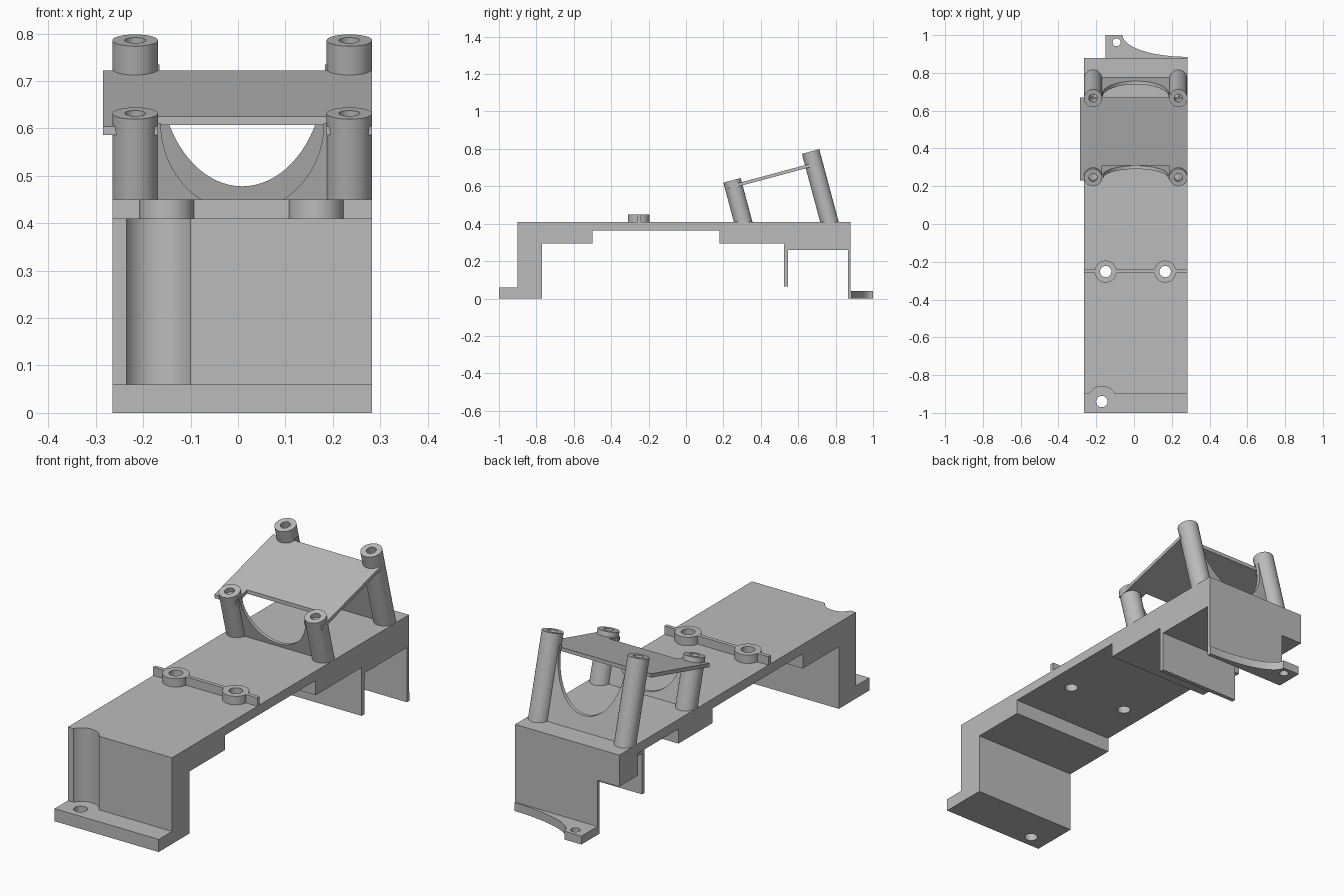
import bpy, bmesh, math
from mathutils import Vector

cube = bpy.data.objects.get("Cube")
if cube:
    bpy.data.objects.remove(cube, do_unlink=True)

X0, X1 = -0.265, 0.283            # body sides
XIN = -0.15                       # inner edge of the undercut
TOP = 0.41                        # deck height
TILT = math.radians(15)
POST_X = (-0.217, 0.235)

grey = bpy.data.materials.new("plain_grey")
grey.use_nodes = True
grey.diffuse_color = (0.5, 0.5, 0.5, 1)
grey.node_tree.nodes["Principled BSDF"].inputs["Base Color"].default_value = (0.5, 0.5, 0.5, 1)


def prism(name, outline, place, lo, hi):
    """Extrude a 2D outline between lo and hi; place(u, v, w) gives the 3D point."""
    bm = bmesh.new()
    a = [bm.verts.new(place(u, v, lo)) for u, v in outline]
    b = [bm.verts.new(place(u, v, hi)) for u, v in outline]
    n = len(outline)
    bm.faces.new(a)
    bm.faces.new(b[::-1])
    for i in range(n):
        j = (i + 1) % n
        bm.faces.new((a[j], a[i], b[i], b[j]))
    bmesh.ops.recalc_face_normals(bm, faces=bm.faces)
    mesh = bpy.data.meshes.new(name)
    bm.to_mesh(mesh)
    bm.free()
    mesh.materials.append(grey)
    ob = bpy.data.objects.new(name, mesh)
    bpy.context.collection.objects.link(ob)
    return ob


def flat(u, v, w):
    return (u, v, w)


def box(name, x0, x1, y0, y1, z0, z1):
    return prism(name, [(x0, y0), (x1, y0), (x1, y1), (x0, y1)], flat, z0, z1)


def rod(name, top, radius, length, tilt=0.0):
    """Cylinder hanging below its top centre, leaning to the front by tilt."""
    ring = [(radius * math.cos(k * math.tau / 48), radius * math.sin(k * math.tau / 48))
            for k in range(48)]
    c, s = math.cos(tilt), math.sin(tilt)
    origin = Vector(top)
    return prism(name, ring, lambda u, v, w: origin + Vector((u, v * c - w * s, v * s + w * c)),
                 -length, 0)


def combine(target, tool, operation="DIFFERENCE"):
    mod = target.modifiers.new("combine", "BOOLEAN")
    mod.operation, mod.solver, mod.object = operation, "EXACT", tool
    bpy.context.view_layer.objects.active = target
    bpy.ops.object.modifier_apply(modifier=mod.name)
    bpy.data.objects.remove(tool, do_unlink=True)


def smooth(ob):
    bpy.ops.object.select_all(action="DESELECT")
    ob.select_set(True)
    bpy.context.view_layer.objects.active = ob
    bpy.ops.object.shade_smooth_by_angle(angle=math.radians(30))


# Body: side profile with foot, deck, stepped underside and two hanging walls
side = [(-1, 0), (-1, 0.06), (-0.9, 0.06), (-0.9, TOP), (0.88, TOP), (0.88, 0),
        (0.865, 0), (0.865, 0.26), (0.545, 0.26), (0.545, 0.065), (0.525, 0.065),
        (0.525, 0.295), (0.18, 0.295), (0.18, 0.365), (-0.5, 0.365), (-0.5, 0.295),
        (-0.77, 0.295), (-0.77, 0)]
body = prism("body", side, lambda u, v, w: (w, u, v), X0, X1)
combine(body, box("undercut", -0.4, XIN, 0.435, 0.74, -0.1, 0.365))
combine(body, box("rear_undercut", -0.4, XIN, 0.73, 1, -0.1, 0.26))
# Screw access groove and hole at the front foot
combine(body, rod("groove", (-0.168, -0.935, 0.6), 0.076, 0.54))
combine(body, rod("foot_hole", (-0.17, -0.94, 0.2), 0.03, 0.4))

# Cross rib with two ring bosses, drilled through the deck
rib = box("cross_rib", X0, X1, -0.259, -0.241, TOP, 0.45)
for x in (-0.15, 0.165):
    combine(rib, rod("boss", (x, -0.252, 0.45), 0.058, 0.04), "UNION")
    for part in (rib, body):
        combine(part, rod("boss_hole", (x, -0.252, 0.6), 0.03, 0.4))

# Rear tab with a concave edge and a screw hole
curve = [(X1 - 0.343 * math.sin(k / 24 * math.pi / 2), 1 - 0.115 * math.cos(k / 24 * math.pi / 2))
         for k in range(25)]
tab = prism("rear_tab", [(XIN, 0.88), (X1, 0.88)] + curve + [(XIN, 1)], flat, 0, 0.04)
combine(tab, rod("tab_hole", (-0.092, 0.962, 0.2), 0.021, 0.4))

# Sloped plate, notched at the front between the posts
PX = -0.285
plate_outline = [(PX, 0.23), (-0.17, 0.23), (-0.17, 0.31), (0.187, 0.31), (0.187, 0.23),
                 (X1, 0.23), (X1, 0.67), (PX, 0.67)]
slope = math.tan(TILT)
plate = prism("sloped_plate", plate_outline,
              lambda u, v, w: (u, v, 0.722 - (0.67 - v) * slope + w), -0.018, 0)


# Arched webs joining each pair of posts, leaning with them
def web(name, base_y, top_z, centre_z, half_w, low_z):
    arch = []
    start = math.asin(max(-1, min(1, (top_z - centre_z) / (centre_z - low_z))))
    for k in range(41):
        t = start - (math.pi + 2 * start) * k / 40
        arch.append((0.009 + half_w * math.cos(t), centre_z + (centre_z - low_z) * math.sin(t)))
    outline = [(POST_X[0], TOP), (POST_X[1], TOP), (POST_X[1], top_z)] + arch + [(POST_X[0], top_z)]
    return prism(name, outline,
                 lambda u, v, w: (u, base_y - (v - TOP) * slope + w, v), -0.009, 0.009)


webs = [web("front_web", 0.304, 0.612, 0.612, 0.172, 0.425),
        web("back_web", 0.766, 0.735, 0.725, 0.175, 0.478)]

# Four leaning posts with blind screw holes
posts = []
for row, y, z in (("front", 0.246, 0.632), ("back", 0.666, 0.786)):
    for label, x in zip(("right", "left"), POST_X):
        post = rod(f"{row}_{label}_post", (x, y, z), 0.048, (z - TOP) / math.cos(TILT) + 0.03, TILT)
        lift = Vector((0, -math.sin(TILT), math.cos(TILT))) * 0.05
        combine(post, rod("post_hole", Vector((x, y, z)) + lift, 0.022, 0.17, TILT))
        posts.append(post)

for ob in [body, rib, tab] + webs + posts:
    smooth(ob)
